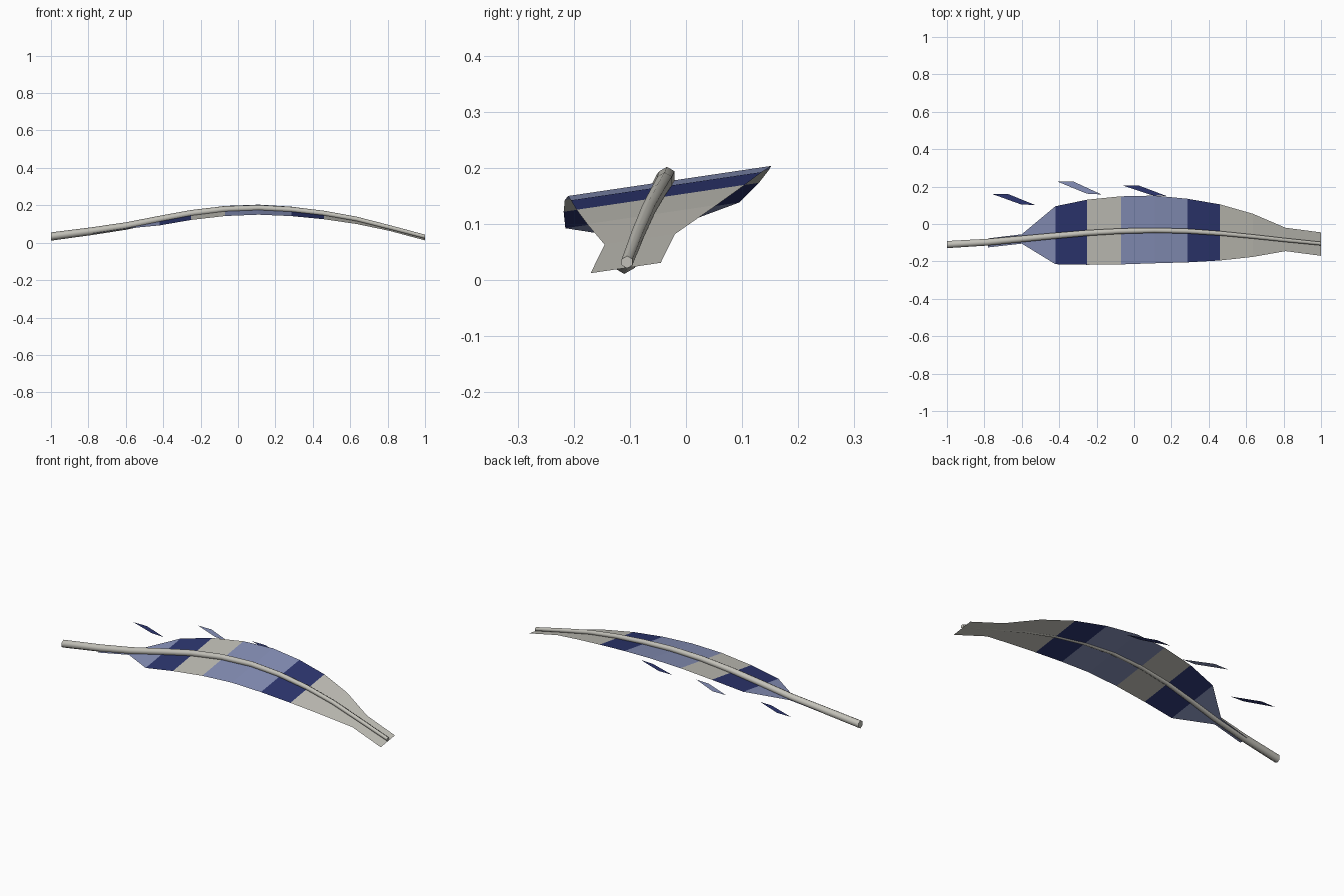
import bpy, bmesh, math

if "Cube" in bpy.data.objects:
    bpy.data.objects.remove(bpy.data.objects["Cube"], do_unlink=True)


def material(name, rgb):
    m = bpy.data.materials.new(name)
    m.use_nodes = True
    m.diffuse_color = (*rgb, 1)
    bsdf = m.node_tree.nodes["Principled BSDF"]
    bsdf.inputs["Base Color"].default_value = (*rgb, 1)
    bsdf.inputs["Roughness"].default_value = 0.8
    return m


cream = material("warm_grey", (0.54, 0.53, 0.48))
light = material("pale_blue", (0.24, 0.28, 0.48))
navy = material("navy", (0.026, 0.037, 0.16))


def finish(name, bm, mats):
    mesh = bpy.data.meshes.new(name)
    bm.normal_update()
    bm.to_mesh(mesh)
    bm.free()
    obj = bpy.data.objects.new(name, mesh)
    bpy.context.collection.objects.link(obj)
    for m in mats:
        mesh.materials.append(m)
    return obj


# Feather stations: x, shaft y, shaft z, lower vane edge y, upper vane edge y
STATIONS = [
    (-1.0, -.11, .033, 0, 0),
    (-.78, -.097, .062, -.125, -.077),
    (-.6, -.08, .089, -.105, -.055),
    (-.42, -.063, .125, -.215, .095),
    (-.25, -.048, .157, -.218, .13),
    (-.07, -.038, .179, -.216, .148),
    (.11, -.034, .186, -.21, .152),
    (.285, -.038, .177, -.205, .135),
    (.46, -.05, .157, -.195, .105),
    (.635, -.067, .126, -.176, .055),
    (.81, -.086, .082, -.145, -.02),
    (1.0, -.105, .032, -.17, -.045),
]
TILT = 0.148

# Vane: a tilted thin sheet, banded along its length
bm = bmesh.new()
rows = []
for x, y, z, low, high in STATIONS[1:]:
    rows.append([bm.verts.new((x, v, z - .01 + TILT * (v - y))) for v in (low, y, high)])
for a, b in zip(rows, rows[1:]):
    for i in range(2):
        face = bm.faces.new((a[i], b[i], b[i + 1], a[i + 1]))
        mid = face.calc_center_median().x
        if -.42 < mid < -.25 or .285 < mid < .46:
            face.material_index = 2
        elif mid < -.42 or -.07 < mid < .285:
            face.material_index = 1
finish("vane", bm, (cream, light, navy))

# Shaft: a six-sided tube tapering to the tip
SIDES = 6
bm = bmesh.new()
rings = []
for x, y, z, _, _ in STATIONS:
    r = .022 - .0055 * (x + 1)
    rings.append([bm.verts.new((x, y + r * math.cos(t), z + r * math.sin(t)))
                  for t in (math.tau * (k + .5) / SIDES for k in range(SIDES))])
for a, b in zip(rings, rings[1:]):
    for k in range(SIDES):
        n = (k + 1) % SIDES
        bm.faces.new((a[k], a[n], b[n], b[k]))
bm.faces.new(rings[0])
bm.faces.new(rings[-1])
bmesh.ops.recalc_face_normals(bm, faces=bm.faces)
shaft = finish("shaft", bm, (cream,))
bpy.context.view_layer.objects.active = shaft
shaft.select_set(True)
bpy.ops.object.shade_smooth_by_angle(angle=math.radians(65))

# Loose barbs: small level slanted slivers behind the vane
for name, x, y, z, dy, mat in (("barb_base", -.645, .131, .114, .03, navy),
                               ("barb_middle", -.292, .192, .165, .034, light),
                               ("barb_front", .055, .178, .178, .028, navy)):
    bm = bmesh.new()
    outline = ((.04, -dy + .004), (.118, -dy), (-.03, dy), (-.115, dy))
    bm.faces.new([bm.verts.new((x + a, y + b, z)) for a, b in outline])
    finish(name, bm, (mat,))
